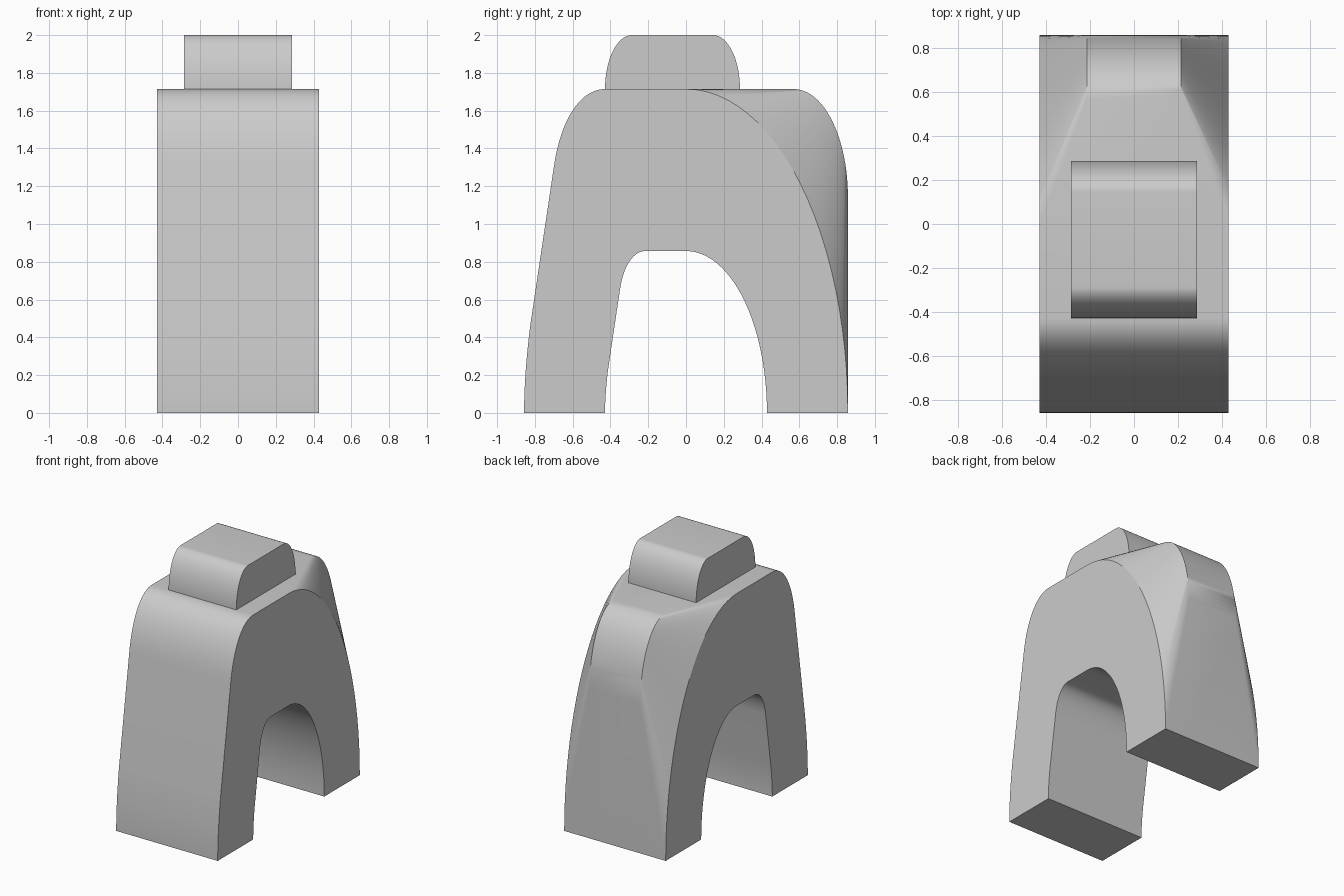
import bpy
import bmesh
from math import pi, sin, cos, radians
from mathutils import Vector
from mathutils.geometry import interpolate_bezier

if "Cube" in bpy.data.objects:
    bpy.data.objects.remove(bpy.data.objects["Cube"], do_unlink=True)

U = 2 / 7  # base unit: the model is 7 units high
STEPS = 24

grey = bpy.data.materials.new("light_grey")
grey.use_nodes = True
grey.diffuse_color = (0.6, 0.6, 0.6, 1)
grey.node_tree.nodes["Principled BSDF"].inputs["Base Color"].default_value = (0.6, 0.6, 0.6, 1)


def quarter(cy, cz, ry, rz, steps=STEPS):
    """Quarter ellipse from its top round to its +y side."""
    angles = [pi / 2 * i / steps for i in range(steps + 1)]
    return [(cy + ry * sin(a), cz + rz * cos(a)) for a in angles]


def bezier(*points):
    pts = [Vector((y, z, 0)) for y, z in points]
    return [(p.x, p.y) for p in interpolate_bezier(*pts, STEPS)]


def loft(name, stations):
    """Skin closed (y, z) outlines of equal length placed along x, with end caps."""
    bm = bmesh.new()
    rings = [[bm.verts.new((x, y, z)) for y, z in outline] for x, outline in stations]
    for a, b in zip(rings, rings[1:]):
        for i in range(len(a)):
            j = (i + 1) % len(a)
            bm.faces.new((a[i], a[j], b[j], b[i]))
    bm.faces.new(rings[0][::-1])
    bm.faces.new(rings[-1])
    bmesh.ops.remove_doubles(bm, verts=bm.verts[:], dist=0.0001)
    bmesh.ops.recalc_face_normals(bm, faces=bm.faces[:])
    mesh = bpy.data.meshes.new(name)
    bm.to_mesh(mesh)
    bm.free()
    mesh.materials.append(grey)
    obj = bpy.data.objects.new(name, mesh)
    bpy.context.collection.objects.link(obj)
    bpy.ops.object.select_all(action="DESELECT")
    obj.select_set(True)
    bpy.context.view_layer.objects.active = obj
    bpy.ops.object.shade_smooth_by_angle(angle=radians(30))
    return obj


# Front slope: curved foot, straight leg, rounded shoulder
front = bezier((-3 * U, 0), (-3 * U, 0.17), (-0.84, 0.34), (-0.825, 0.46))
front += bezier((-0.70, 1.30), (-0.665, 1.55), (-0.56, 6 * U), (-1.5 * U, 6 * U))

# Tunnel is the outer side outline at half size, run backwards
side_back = quarter(0, 0, 3 * U, 6 * U)
tunnel = [(y / 2, z / 2) for y, z in reversed(front + side_back)]

# Back: full sweep at the sides, raised spine in the middle
foot = (3 * U, 0)
spine_back = quarter(2 * U, 4 * U, U, 2 * U)
side = front + side_back + [foot] + tunnel
spine = front + spine_back + [foot] + tunnel
loft("arched_body", [(-1.5 * U, side), (-0.75 * U, spine),
                     (0.75 * U, spine), (1.5 * U, side)])

# Block on top with rounded front and back edges
round_back = quarter(U / 2, 6 * U, U / 2, U)
round_front = [(-U / 2 - y, z) for y, z in reversed(round_back)]
block = round_front + round_back
loft("top_block", [(-U, block), (U, block)])
